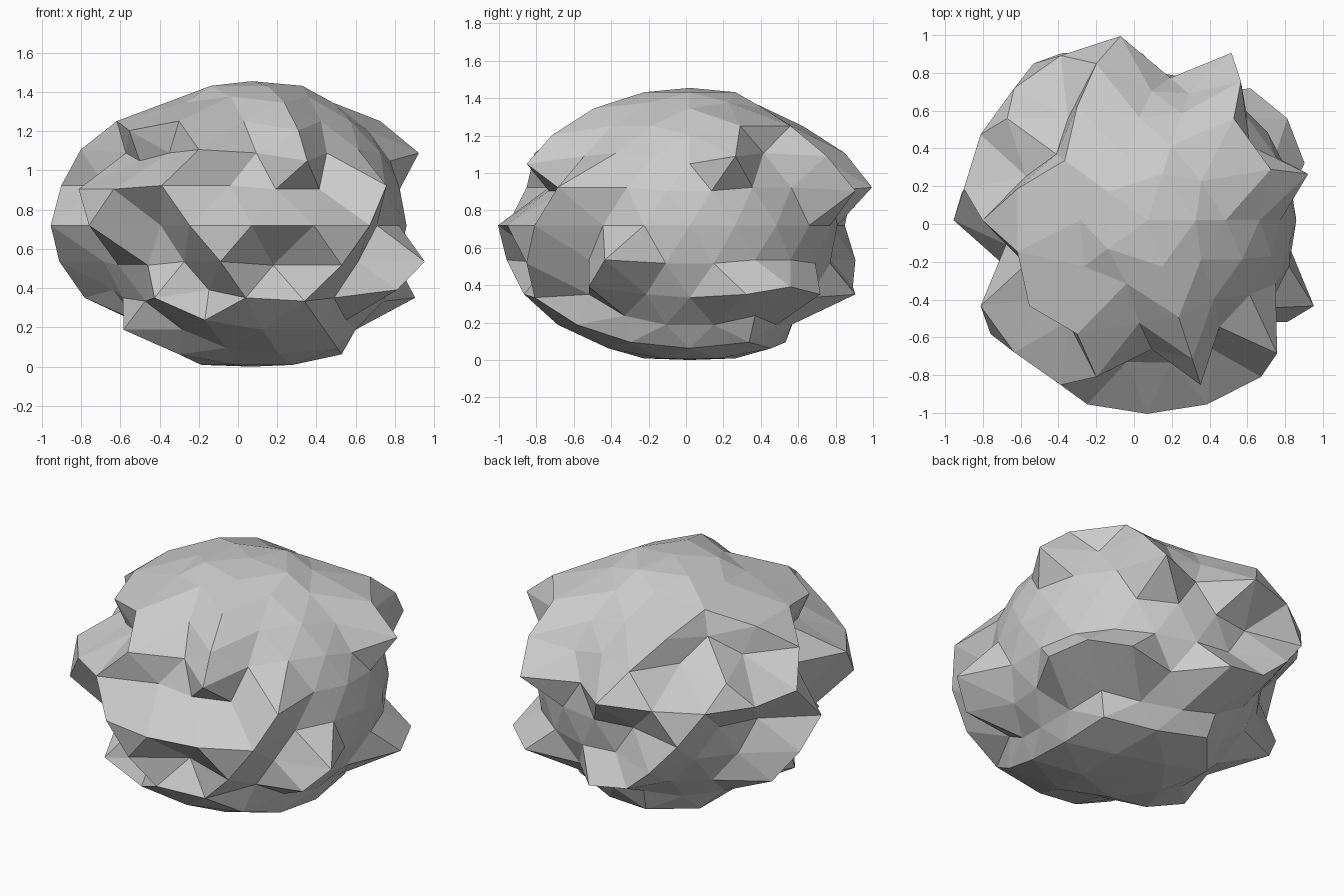
import bpy, bmesh, math
from mathutils import Vector

if "Cube" in bpy.data.objects:
    bpy.data.objects.remove(bpy.data.objects["Cube"])

RADIUS, HALF_HEIGHT = 1.025, 0.735
CENTRE = Vector((0.07, 0.02, 0.72))
DENT = 0.77  # chipped facets keep their height but move in towards the axis

# Chipped spots: height on the unit sphere -> compass angles in degrees
chips = {
    0.87: [0, 36, 72, 108, 180, 216, 252, 324],
    0.70: [0, 72, 96, 144, 264, 312, 336],
    0.50: [0, 36, 72, 90, 126, 162, 198, 216, 234, 270, 306, 324, 342],
    0.26: [9, 27, 45, 81, 189, 261, 279, 297, 333, 351],
    0.00: [0, 18, 36, 54, 72, 90, 108, 144, 162, 198, 234, 324, 342],
    -0.26: [9, 27, 45, 63, 81, 99, 135, 153, 189, 207, 225, 243, 279, 315, 351],
    -0.50: [0, 72, 126, 144, 180, 198, 216, 252, 306, 342],
    -0.70: [12, 36, 60, 84, 108, 132, 156, 180, 228, 324, 348],
    -0.86: [180, 252],
}


def direction(height, degrees):
    r = math.sqrt(1 - height * height)
    a = math.radians(degrees)
    return Vector((r * math.cos(a), r * math.sin(a), height))


# Faceted boulder body
bm = bmesh.new()
bmesh.ops.create_icosphere(bm, subdivisions=3, radius=1)
chipped = set()
for height, angles in chips.items():
    for angle in angles:
        d = direction(height, angle)
        chipped.add(min(bm.verts, key=lambda v: (v.co - d).length))

# Flatten the ball, push the chipped spots inwards and rest it on the ground
for v in bm.verts:
    r = RADIUS * (DENT if v in chipped else 1)
    v.co = CENTRE + Vector((v.co.x * r, v.co.y * r, v.co.z * HALF_HEIGHT))
    v.co.z = max(v.co.z, 0)

mesh = bpy.data.meshes.new("boulder")
bm.to_mesh(mesh)
bm.free()
boulder = bpy.data.objects.new("boulder", mesh)
bpy.context.collection.objects.link(boulder)
